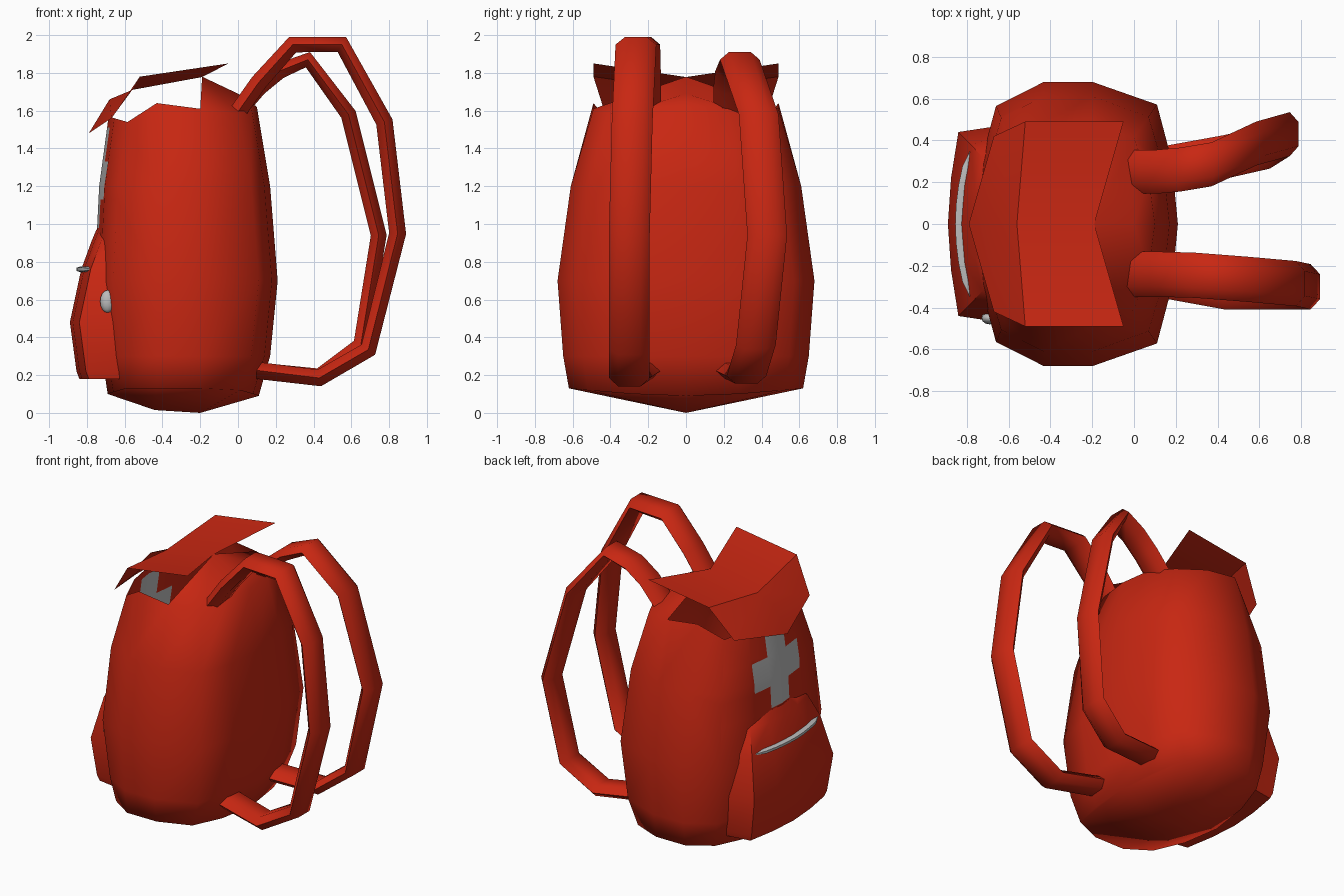
import bpy, bmesh, math
from mathutils import Vector

if "Cube" in bpy.data.objects:
    bpy.data.objects.remove(bpy.data.objects["Cube"])


def material(name, rgb):
    m = bpy.data.materials.new(name)
    m.diffuse_color = (*rgb, 1)
    m.use_nodes = True
    m.node_tree.nodes["Principled BSDF"].inputs["Base Color"].default_value = m.diffuse_color
    return m


RED = material("red fabric", (0.58, 0.02, 0.006))
GREY = material("light grey", (0.5, 0.5, 0.5))


def finish(name, bm, mats, angle, recalc=True):
    if recalc:
        bmesh.ops.recalc_face_normals(bm, faces=bm.faces[:])
    me = bpy.data.meshes.new(name)
    bm.to_mesh(me)
    bm.free()
    for m in mats:
        me.materials.append(m)
    ob = bpy.data.objects.new(name, me)
    bpy.context.collection.objects.link(ob)
    bpy.ops.object.select_all(action='DESELECT')
    ob.select_set(True)
    bpy.context.view_layer.objects.active = ob
    bpy.ops.object.shade_smooth_by_angle(angle=math.radians(angle))
    return ob


def bridge(bm, a, b, closed=True):
    n = len(a)
    for i in range(n if closed else n - 1):
        j = (i + 1) % n
        bm.faces.new((a[i], a[j], b[j], b[i]))


# Body: rings of 14 points, open at the top
bm = bmesh.new()
rim = [1.62, 1.62, 1.58, 1.61, 1.64, 1.54, 1.56, 1.57]
floor = [0.09, 0.10, 0.12, 0.13, 0.13, 0.13, 0.11, 0.10]
rings = []
for zs, w, b, f in [(floor, 0.62, 0.11, -0.69), ([0.3] * 8, 0.65, 0.17, -0.72),
                    ([0.7] * 8, 0.68, 0.21, -0.76), ([1.2] * 8, 0.61, 0.17, -0.735),
                    (rim, 0.49, 0.10, -0.685)]:
    half = [(b, 0), (b - 0.03, 0.45 * w), (b - 0.1, 0.84 * w), (-0.2, w), (-0.43, w),
            (f + 0.1, 0.83 * w), (f + 0.03, 0.45 * w), (f, 0)]
    pts = [(x, y, z) for (x, y), z in zip(half, zs)]
    pts += [(x, -y, z) for x, y, z in pts[6:0:-1]]
    rings.append([bm.verts.new(p) for p in pts])
for a, b in zip(rings, rings[1:]):
    bridge(bm, a, b)

# Keeled bottom and raised back hood
k1, k2 = bm.verts.new((-0.2, 0, 0.0)), bm.verts.new((-0.44, 0, 0.015))
hood, apex = bm.verts.new((0, 0, 1.69)), bm.verts.new((-0.19, 0, 1.78))
for s in (1, -1):
    lo = [rings[0][(s * i) % 14] for i in range(8)]
    hi = [rings[-1][(s * i) % 14] for i in range(8)]
    for f in [(lo[0], lo[1], lo[2], k1), (lo[2], lo[3], k1), (lo[3], lo[4], k2, k1),
              (lo[4], lo[5], k2), (lo[5], lo[6], lo[7], k2),
              (hi[3], hi[2], apex), (hi[2], hood, apex), (hi[2], hi[1], hood),
              (hi[1], hi[0], hood)]:
        bm.faces.new(f)
bmesh.ops.recalc_face_normals(bm, faces=bm.faces[:])

# Cross cut into the front panel
cuts = [((0, y, 0), (0, 1, 0)) for y in (-0.25, -0.1, 0.1, 0.25)]
cuts += [((0, 0, z), (0, 0, 1)) for z in (0.98, 1.13, 1.33, 1.51)]


def is_front(f):
    c = f.calc_center_median()
    return c.x < -0.6 and c.z > 0.75 and abs(c.y) < 0.48


for co, no in cuts:
    fs = [f for f in bm.faces if is_front(f)]
    geom = fs + list({e for f in fs for e in f.edges}) + list({v for f in fs for v in f.verts})
    bmesh.ops.bisect_plane(bm, geom=geom, plane_co=co, plane_no=no, dist=1e-5)
for f in bm.faces:
    c = f.calc_center_median()
    if is_front(f) and ((abs(c.y) < 0.1 and 0.98 < c.z < 1.51) or
                        (abs(c.y) < 0.25 and 1.13 < c.z < 1.33)):
        f.material_index = 1
finish("body", bm, [RED, GREY], 70, recalc=False)

# Top flap: thin folded sheet
bm = bmesh.new()
mid = [bm.verts.new(p) for p in [(-0.19, 0, 1.778), (-0.56, 0, 1.71),
                                 (-0.68, 0, 1.66), (-0.79, 0, 1.48)]]
for s in (1, -1):
    e = [bm.verts.new((x, s * y, z)) for x, y, z in
         [(-0.05, 0.49, 1.85), (-0.52, 0.49, 1.78), (-0.67, 0.42, 1.56)]]
    bm.faces.new((mid[0], mid[1], e[1], e[0]))
    bm.faces.new((mid[1], mid[2], e[2], e[1]))
    bm.faces.new((mid[2], mid[3], e[2]))
bm.normal_update()
for f in bm.faces:
    if f.normal.z < 0:
        f.normal_flip()
finish("flap", bm, [RED], 30, recalc=False)

# Front pocket: puffed rows
bm = bmesh.new()
rows = []
for z, w, f, b in [(0.18, 0.41, -0.84, -0.60), (0.22, 0.42, -0.855, -0.62),
                   (0.48, 0.44, -0.89, -0.64), (0.76, 0.38, -0.83, -0.67),
                   (0.91, 0.32, -0.775, -0.68), (0.97, 0.22, -0.75, -0.69)]:
    half = [(b, w + 0.03), (f + 0.05, w), (f + 0.015, w / 2), (f, 0)]
    pts = half + [(x, -y) for x, y in half[2::-1]]
    rows.append([bm.verts.new((x, y, z)) for x, y in pts])
for a, b in zip(rows, rows[1:]):
    bridge(bm, a, b)
bm.faces.new(rows[0])
bm.faces.new(rows[-1])
finish("front_pocket", bm, [RED], 50)


# Flattened six-sided sweep for straps and zip
def sweep(name, path, axis, w, t, mat, taper=False):
    bm = bmesh.new()
    path = [Vector(p) for p in path]
    axis = Vector(axis)
    last = len(path) - 1
    loops = []
    for i, p in enumerate(path):
        tan = (path[min(i + 1, last)] - p).normalized() + (p - path[max(i - 1, 0)]).normalized()
        n = tan.cross(axis).normalized()
        k = 0.3 if taper and i in (0, last) else 1
        loops.append([bm.verts.new(p + axis * (u * w * k) + n * (v * t * k)) for u, v in
                      [(1, 0), (0.55, 1), (-0.55, 1), (-1, 0), (-0.55, -1), (0.55, -1)]])
    for a, b in zip(loops, loops[1:]):
        bridge(bm, a, b)
    bm.faces.new(loops[0])
    bm.faces.new(loops[-1])
    return finish(name, bm, [mat], 60)


sweep("strap_right", [(-0.01, -0.24, 1.58), (0.11, -0.24, 1.75), (0.29, -0.245, 1.95),
                      (0.55, -0.265, 1.95), (0.775, -0.285, 1.54), (0.845, -0.30, 0.95),
                      (0.69, -0.30, 0.335), (0.43, -0.30, 0.185), (0.10, -0.24, 0.225)],
      (0, 1, 0), 0.108, 0.045, RED)
sweep("strap_left", [(-0.01, 0.25, 1.58), (0.11, 0.25, 1.72), (0.22, 0.26, 1.81),
                     (0.37, 0.285, 1.87), (0.585, 0.385, 1.58), (0.745, 0.43, 0.94),
                     (0.65, 0.37, 0.36), (0.43, 0.32, 0.195), (0.10, 0.26, 0.225)],
      (0, 1, 0), 0.105, 0.042, RED)

# Pocket zip
sweep("zip", [(-0.83 + 0.06 * (y / 0.36) ** 2, y, 0.76) for y in
              [-0.36 + 0.09 * i for i in range(9)]], (0, 0, 1), 0.016, 0.025, GREY, True)

# Side button on the pocket
bm = bmesh.new()
bmesh.ops.create_uvsphere(bm, u_segments=12, v_segments=8, radius=1)
for v in bm.verts:
    v.co = Vector((-0.69 + 0.04 * v.co.x, -0.45 + 0.03 * v.co.y, 0.59 + 0.06 * v.co.z))
finish("side_button", bm, [GREY], 60)
